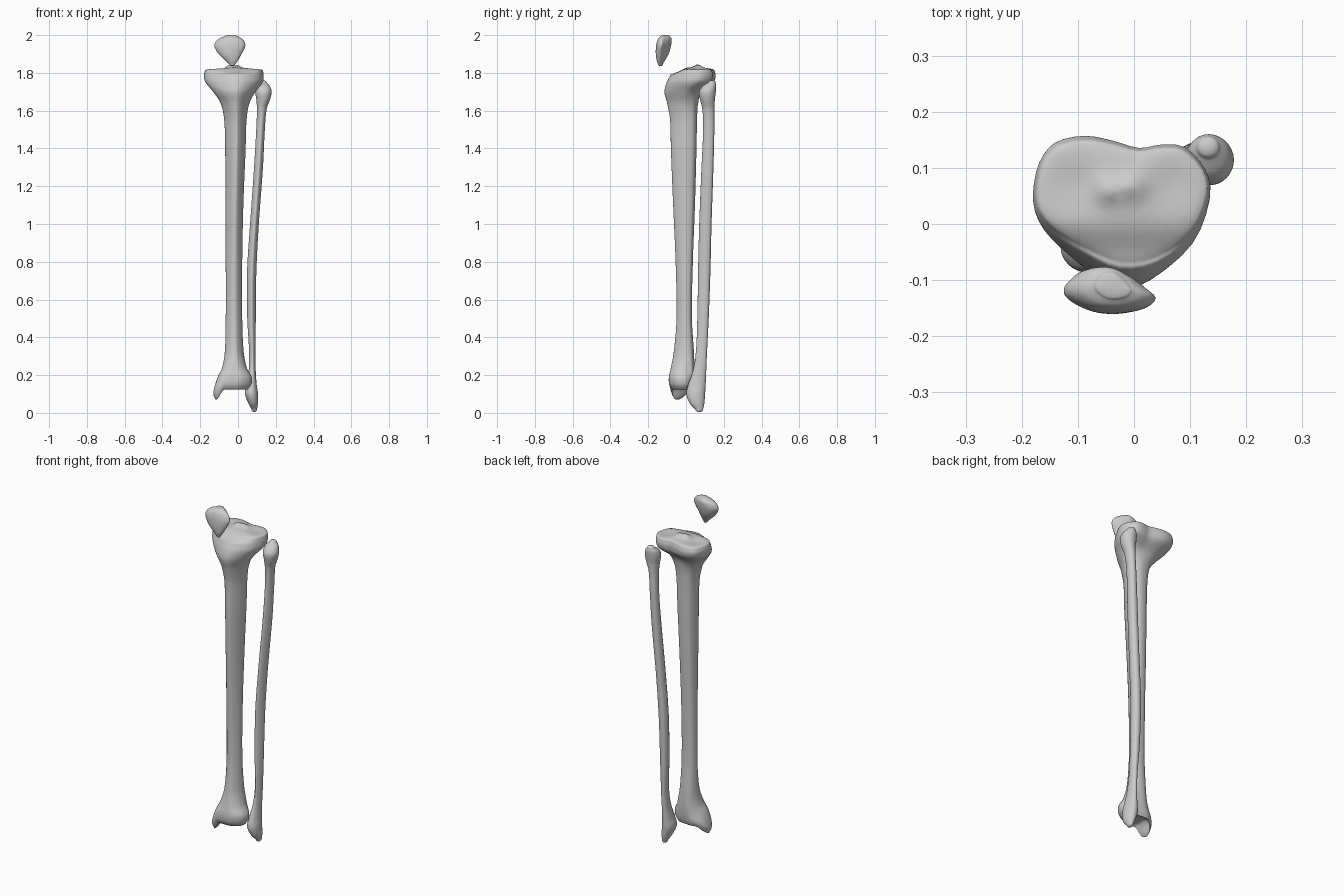
import bpy, bmesh, math
from mathutils import Vector

# Normalised cross-sections, counter-clockwise from +x, each point in [-1, 1]
PLATEAU = [(1, .1), (.95, .5), (.72, .83), (.45, .87), (.2, .82), (-.1, .93), (-.42, 1), (-.75, .9),
           (-.93, .6), (-1, .15), (-.95, -.2), (-.75, -.5), (-.4, -.78), (-.02, -1), (.4, -.92), (.82, -.5)]
SHAFT = [(1, .1), (.95, .45), (.8, .75), (.5, .92), (.2, 1), (-.1, 1), (-.4, .95), (-.7, .8),
         (-.9, .5), (-1, .15), (-.92, -.2), (-.7, -.5), (-.4, -.8), (.05, -1), (.4, -.85), (.78, -.4)]
ANKLE = [(1, .2), (.98, .55), (.8, .8), (.5, .9), (.2, .95), (-.1, 1), (-.4, .95), (-.7, .7),
         (-.92, .3), (-1, -.15), (-.98, -.5), (-.8, -.85), (-.45, -1), (0, -1), (.4, -.95), (.85, -.5)]
KNEECAP = [(1, -.35), (.8, .05), (.55, .45), (.3, .75), (.05, .95), (-.2, 1), (-.45, .95), (-.7, .75),
           (-.9, .4), (-1, .1), (-.97, -.25), (-.75, -.6), (-.4, -.9), (0, -1), (.4, -.95), (.8, -.75)]
OVAL = [(math.cos(i * math.pi / 8), math.sin(i * math.pi / 8)) for i in range(16)]


def smooth(t):
    t = min(1, max(0, t))
    return t * t * (3 - 2 * t)


def bump(x, y, cx, cy, r):
    return math.exp(-((x - cx) ** 2 + (y - cy) ** 2) / (r * r))


def round_outline(pts, k=3):
    """Closed Catmull-Rom refinement of an outline."""
    n, out = len(pts), []
    for i in range(n):
        a, b, c, d = (Vector(pts[(i + j) % n]) for j in (-1, 0, 1, 2))
        for s in range(k):
            t = s / k
            out.append(.5 * (2 * b + (c - a) * t + (2 * a - 5 * b + 4 * c - d) * t * t
                             + (3 * b - a - 3 * c + d) * t ** 3))
    return out


def refine_rows(rows, k=5):
    """Hermite interpolation of the section rows along z."""
    def slope(i, j):
        a, b = rows[max(i - 1, 0)], rows[min(i + 1, len(rows) - 1)]
        return (b[j] - a[j]) / (b[0] - a[0])
    out = []
    for i in range(len(rows) - 1):
        p, q = rows[i], rows[i + 1]
        h = q[0] - p[0]
        for s in range(k):
            t = s / k
            row = [p[0] + h * t]
            for j in range(1, len(p)):
                row.append((2 * t**3 - 3 * t**2 + 1) * p[j] + (t**3 - 2 * t**2 + t) * h * slope(i, j)
                           + (3 * t**2 - 2 * t**3) * q[j] + (t**3 - t**2) * h * slope(i + 1, j))
            out.append(row)
    return out + [list(rows[-1])]


def loft_bone(name, rows, shapes, cap_low, cap_high, sculpt=None):
    """Rows: z, x min, x max, y min, y max, shape index (blended)."""
    shapes = [round_outline(s) for s in shapes]
    rings = []
    for z, x0, x1, y0, y1, m in refine_rows(rows):
        m = min(max(m, 0), len(shapes) - 1)
        i = min(int(m), len(shapes) - 2) if len(shapes) > 1 else 0
        pair = zip(shapes[i], shapes[min(i + 1, len(shapes) - 1)])
        rings.append([Vector(((x0 + x1) / 2 + (x1 - x0) / 2 * p.x, (y0 + y1) / 2 + (y1 - y0) / 2 * p.y, z))
                      for p in (a.lerp(b, m - i) for a, b in pair)])

    # domed caps made of shrinking rings
    def cap(ring, h):
        mid = sum(ring, Vector()) / len(ring)
        return [[mid.lerp(p, s) + Vector((0, 0, h * math.sqrt(1 - s * s))) for p in ring]
                for s in (.97, .9, .8, .68, .55, .42, .3, .18, .07)]
    rings = cap(rings[0], cap_low)[::-1] + rings + cap(rings[-1], cap_high)

    bm = bmesh.new()
    vr = [[bm.verts.new(sculpt(p) if sculpt else p) for p in r] for r in rings]
    n = len(vr[0])
    for a, b in zip(vr, vr[1:]):
        for i in range(n):
            bm.faces.new((a[i], a[(i + 1) % n], b[(i + 1) % n], b[i]))
    bm.faces.new(vr[0][::-1])
    bm.faces.new(vr[-1])
    bmesh.ops.recalc_face_normals(bm, faces=bm.faces)
    for f in bm.faces:
        f.smooth = True
    me = bpy.data.meshes.new(name)
    bm.to_mesh(me)
    bm.free()
    ob = bpy.data.objects.new(name, me)
    bpy.context.collection.objects.link(ob)
    return ob


# Shin bone: spines and dishes on the plateau, inner ankle knob below
def sculpt_tibia(p):
    x, y, z = p
    top = smooth((z - 1.79) / .03)
    dz = top * (.017 * bump(x, y, -.045, .06, .022) + .015 * bump(x, y, -.005, .065, .022)
                - .010 * bump(x, y, -.105, .07, .05) - .008 * bump(x, y, .07, .07, .045)
                - .020 * smooth((.01 - y) / .07))
    low = smooth((.2 - z) / .07)
    dz -= .055 * low * smooth((-.07 - x) / .04) * math.exp(-((y + .045) / .055) ** 2)
    # groove facing the outer bone
    dx = -.012 * smooth((.3 - z) / .1) * smooth((x - .02) / .04) * math.exp(-((y - .02) / .025) ** 2)
    return Vector((x + dx, y, z + dz))


loft_bone("tibia", [
    (.125, -.118, .055, -.075, .032, 0),
    (.15, -.130, .073, -.088, .040, 0),
    (.19, -.108, .075, -.090, .044, 0),
    (.24, -.084, .048, -.080, .045, .2),
    (.32, -.070, .030, -.065, .042, .7),
    (.50, -.065, .022, -.050, .031, 1),
    (.80, -.065, .022, -.055, .036, 1),
    (1.1, -.066, .028, -.068, .047, 1),
    (1.4, -.068, .040, -.080, .055, 1),
    (1.55, -.073, .045, -.084, .058, 1),
    (1.64, -.092, .060, -.100, .064, 1),
    (1.70, -.132, .092, -.114, .085, 1.3),
    (1.75, -.172, .130, -.102, .145, 1.8),
    (1.785, -.180, .135, -.083, .157, 2),
    (1.815, -.174, .130, -.066, .150, 2),
], [ANKLE, SHAFT, PLATEAU], .012, .014, sculpt_tibia)

# Thin outer bone
loft_bone("fibula", [
    (.018, .072, .100, .050, .090, 0),
    (.05, .055, .106, .020, .097, 0),
    (.10, .037, .106, .002, .101, 0),
    (.15, .046, .099, .012, .104, 0),
    (.22, .056, .094, .035, .107, .3),
    (.32, .059, .093, .052, .111, 1),
    (.50, .049, .094, .060, .120, 1),
    (.75, .048, .097, .064, .129, 1),
    (1.0, .064, .110, .070, .135, 1),
    (1.3, .085, .132, .082, .145, 1),
    (1.5, .096, .142, .090, .150, .6),
    (1.61, .100, .152, .086, .150, 0),
    (1.66, .097, .170, .074, .153, 0),
    (1.70, .091, .178, .070, .158, 0),
    (1.73, .097, .169, .088, .160, 0),
    (1.75, .112, .152, .118, .156, 0),
], [OVAL, SHAFT], -.014, .010)

# Kneecap
loft_bone("patella", [
    (1.842, -.044, -.018, -.147, -.124, 0),
    (1.865, -.066, -.001, -.155, -.112, 0),
    (1.90, -.102, .019, -.160, -.092, 0),
    (1.94, -.124, .038, -.159, -.080, 0),
    (1.965, -.118, .034, -.154, -.077, 0),
    (1.984, -.096, .016, -.146, -.078, 0),
    (1.994, -.070, -.004, -.134, -.086, 0),
], [KNEECAP], -.006, .006)
